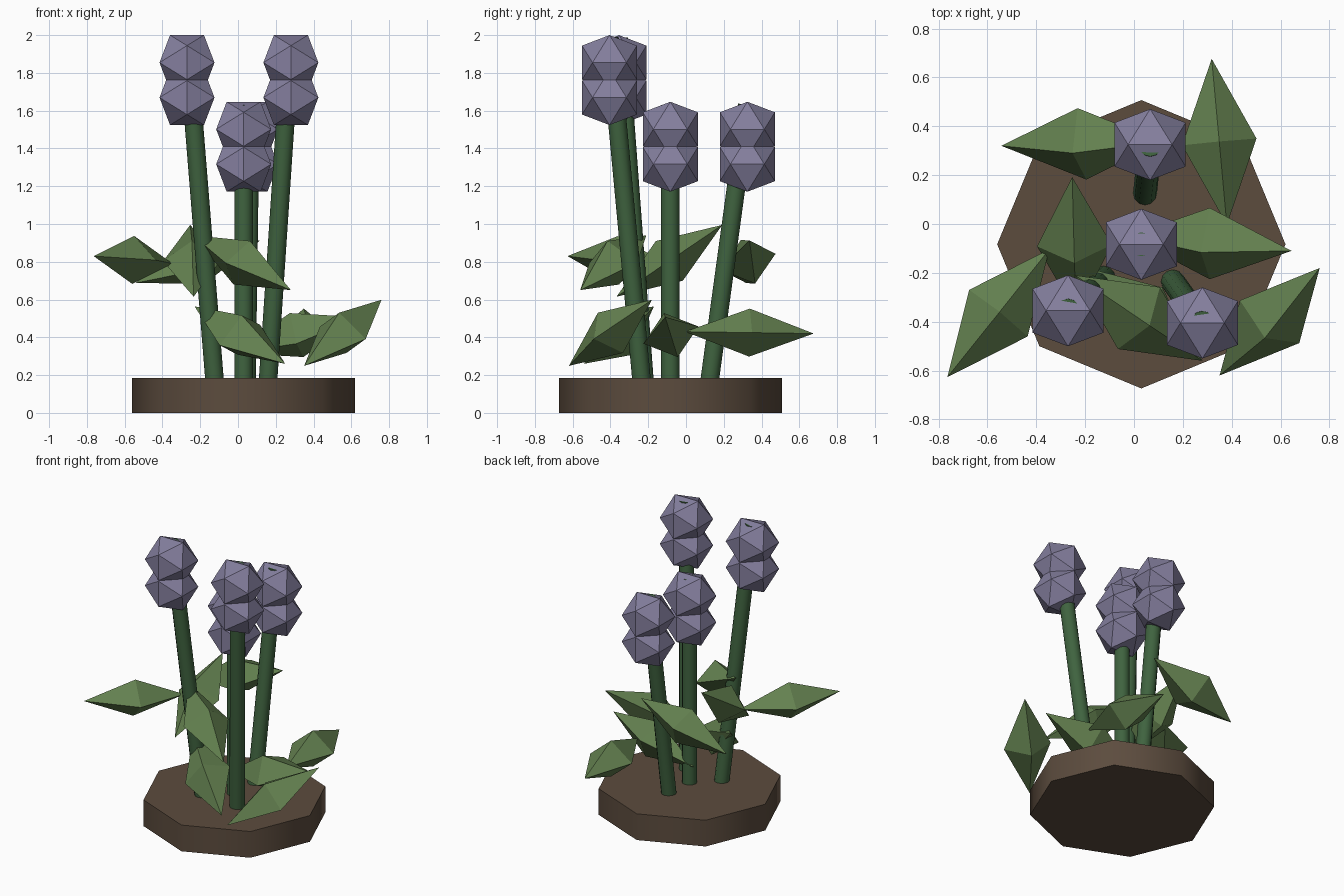
import bpy, bmesh, math
from mathutils import Vector

if "Cube" in bpy.data.objects:
    bpy.data.objects.remove(bpy.data.objects["Cube"])


def material(name, rgb):
    m = bpy.data.materials.new(name)
    m.diffuse_color = (*rgb, 1)
    m.use_nodes = True
    m.node_tree.nodes["Principled BSDF"].inputs["Base Color"].default_value = m.diffuse_color
    return m


SOIL = material("soil", (0.107, 0.072, 0.048))
STEM = material("stem_green", (0.05, 0.125, 0.05))
LEAF = material("leaf_green", (0.127, 0.22, 0.08))
PETAL = material("petal_violet", (0.23, 0.21, 0.34))


def add_hull(name, groups, mat):
    """Flat-faced object made of one convex solid per group of points."""
    bm = bmesh.new()
    for pts in groups:
        verts = [bm.verts.new(p) for p in pts]
        bmesh.ops.convex_hull(bm, input=verts)
    bmesh.ops.recalc_face_normals(bm, faces=bm.faces)
    mesh = bpy.data.meshes.new(name)
    bm.to_mesh(mesh)
    bm.free()
    ob = bpy.data.objects.new(name, mesh)
    bpy.context.collection.objects.link(ob)
    mesh.materials.append(mat)
    return ob


def add_rod(name, start, end, radius, sides, mat):
    """Cylinder between two points, smooth around its side."""
    start, end = Vector(start), Vector(end)
    axis = end - start
    bpy.ops.mesh.primitive_cylinder_add(vertices=sides, radius=radius,
                                        depth=axis.length, location=(start + end) / 2)
    ob = bpy.context.object
    ob.rotation_euler = Vector((0, 0, 1)).rotation_difference(axis).to_euler()
    ob.name = name
    ob.data.materials.append(mat)
    bpy.ops.object.shade_smooth_by_angle(angle=math.radians(60))
    return ob


def icosahedron(center, b):
    """Twelve points with an edge along x on top; b is the half height."""
    a = b / ((1 + math.sqrt(5)) / 2)
    c = Vector(center)
    pts = []
    for s in (-1, 1):
        for t in (-1, 1):
            pts += [c + Vector((s * a, 0, t * b)),
                    c + Vector((0, s * b, t * a)),
                    c + Vector((s * b, t * a, 0))]
    return pts


def octahedron(center, u, v, half_width=0.153, half_thick=0.127):
    """Long diamond: u is the half length, v the rough sideways direction."""
    c, u, v = Vector(center), Vector(u), Vector(v)
    v = (v - u * (v.dot(u) / u.dot(u))).normalized() * half_width
    w = u.cross(v).normalized() * half_thick
    return [c + k * d for d in (u, v, w) for k in (-1, 1)]


# Soil disc
add_rod("soil_base", (0.03, -0.083, 0), (0.03, -0.083, 0.185), 0.59, 8, SOIL)

# Stems with two-lobed blossoms: (stem foot xy, blossom xy, top height)
flowers = [
    ((-0.124, -0.22), (-0.27, -0.355), 2.0),
    ((0.159, -0.235), (0.28, -0.405), 2.0),
    ((0.045, 0.125), (0.066, 0.325), 1.647),
    ((0.03, -0.083), (0.03, -0.083), 1.647),
]
R = 0.1455
for i, (foot, head, top) in enumerate(flowers, 1):
    add_rod(f"stem_{i}", (*foot, 0.17), (*head, top - 0.0165), 0.049, 12, STEM)
    add_hull(f"blossom_{i}", [icosahedron((*head, top - R), R),
                              icosahedron((*head, top - R - 0.185), R)], PETAL)

# Leaves: (centre, half length vector, sideways direction)
leaves = [
    ((-0.213, 0.328, 0.80), (-0.33, -0.008, -0.113), (0, 0.152, 0.05)),
    ((0.349, 0.336, 0.425), (-0.031, 0.34, -0.005), (0.143, 0.015, 0)),
    ((-0.244, -0.088, 0.805), (-0.009, 0.28, 0.19), (-0.155, 0, 0)),
    ((0.31, -0.08, 0.412), (0.335, -0.03, 0.095), (0, 0.145, 0.045)),
    ((-0.555, -0.365, 0.81), (-0.209, -0.262, 0.02), (-0.111, 0.107, 0)),
    ((0.02, -0.385, 0.795), (0.26, -0.175, -0.145), (-0.098, -0.14, 0)),
    ((0.555, -0.40, 0.424), (0.205, 0.22, 0.175), (0.128, -0.092, -0.034)),
    ((0.01, -0.355, 0.412), (0.24, -0.185, -0.152), (-0.115, -0.09, -0.05)),
]
for i, (c, u, v) in enumerate(leaves, 1):
    add_hull(f"leaf_{i}", [octahedron(c, u, v)], LEAF)
